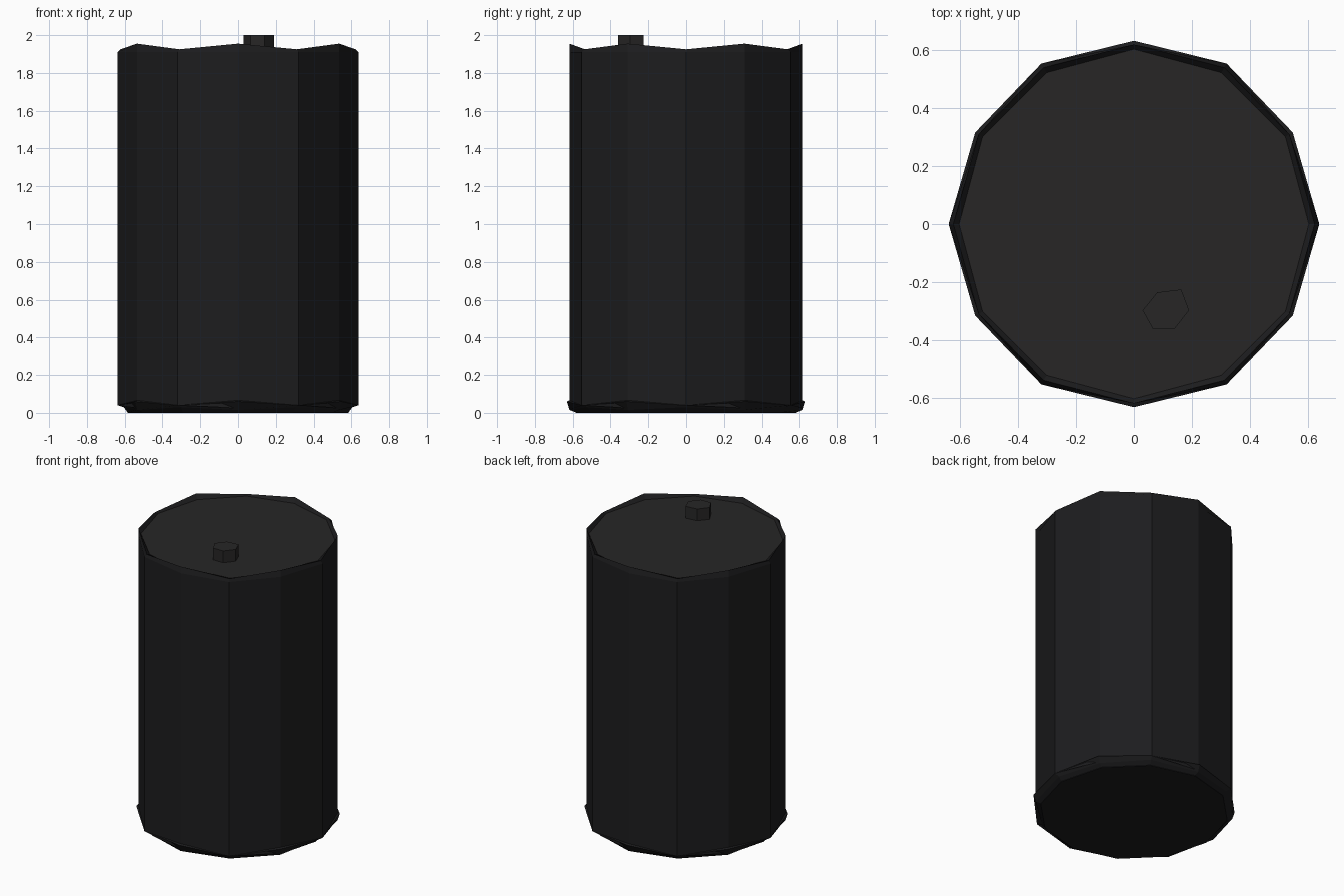
import bpy, bmesh
from math import sin, cos, pi

if "Cube" in bpy.data.objects:
    bpy.data.objects.remove(bpy.data.objects["Cube"])

SIDES = 12


def material(name, rgb):
    m = bpy.data.materials.new(name)
    m.diffuse_color = (*rgb, 1)
    m.use_nodes = True
    m.node_tree.nodes["Principled BSDF"].inputs["Base Color"].default_value = m.diffuse_color
    return m


black = material("black_paint", (0.012, 0.012, 0.013))
lid_black = material("lid_black", (0.02, 0.019, 0.019))


def loft(name, rings, mat, cap_bottom=False, cap_top=False):
    """Skin a list of point rings, optionally capping the ends."""
    bm = bmesh.new()
    loops = [[bm.verts.new(p) for p in ring] for ring in rings]
    n = len(loops[0])
    for a, b in zip(loops, loops[1:]):
        for i in range(n):
            j = (i + 1) % n
            bm.faces.new((a[i], a[j], b[j], b[i]))
    if cap_bottom:
        bm.faces.new(loops[0][::-1])
    if cap_top:
        bm.faces.new(loops[-1])
    me = bpy.data.meshes.new(name)
    bm.to_mesh(me)
    bm.free()
    ob = bpy.data.objects.new(name, me)
    me.materials.append(mat)
    bpy.context.collection.objects.link(ob)
    return ob


def ring(r_even, z_even, r_odd=None, z_odd=None):
    """Twelve points whose radius and height alternate."""
    rs = (r_even, r_even if r_odd is None else r_odd)
    zs = (z_even, z_even if z_odd is None else z_odd)
    return [(rs[i % 2] * cos(2 * pi * i / SIDES),
             rs[i % 2] * sin(2 * pi * i / SIDES), zs[i % 2])
            for i in range(SIDES)]


# Barrel wall
loft("barrel_wall", [ring(0.638, 0.04, 0.618, 0.025),
                     ring(0.638, 1.91, 0.618, 1.91)], black)

# Wavy top rim stepping in to the flat lid
loft("top_rim", [ring(0.638, 1.91, 0.618, 1.91),
                 ring(0.622, 1.925, 0.618, 1.955),
                 ring(0.602, 1.92)], black)
loft("lid", [ring(0.602, 1.92), ring(0.59, 1.92)], lid_black, cap_top=True)

# Bottom rim, its alternate corners poking past the wall, and base plate
loft("bottom_rim", [ring(0.585, 0.003), ring(0.605, 0.03, 0.617, 0.015),
                    ring(0.638, 0.04, 0.631, 0.06),
                    ring(0.60, 0.06, 0.61, 0.07)], black)
loft("base_plate", [ring(0.585, 0.0), ring(0.585, 0.003)], black,
     cap_bottom=True)

# Six-sided filler cap on the lid
hexagon = [(0.03, -0.297), (0.065, -0.36), (0.14, -0.36),
           (0.19, -0.297), (0.163, -0.225), (0.08, -0.235)]
loft("filler_cap", [[(x, y, z) for x, y in hexagon] for z in (1.91, 2.0)],
     lid_black, cap_top=True)
